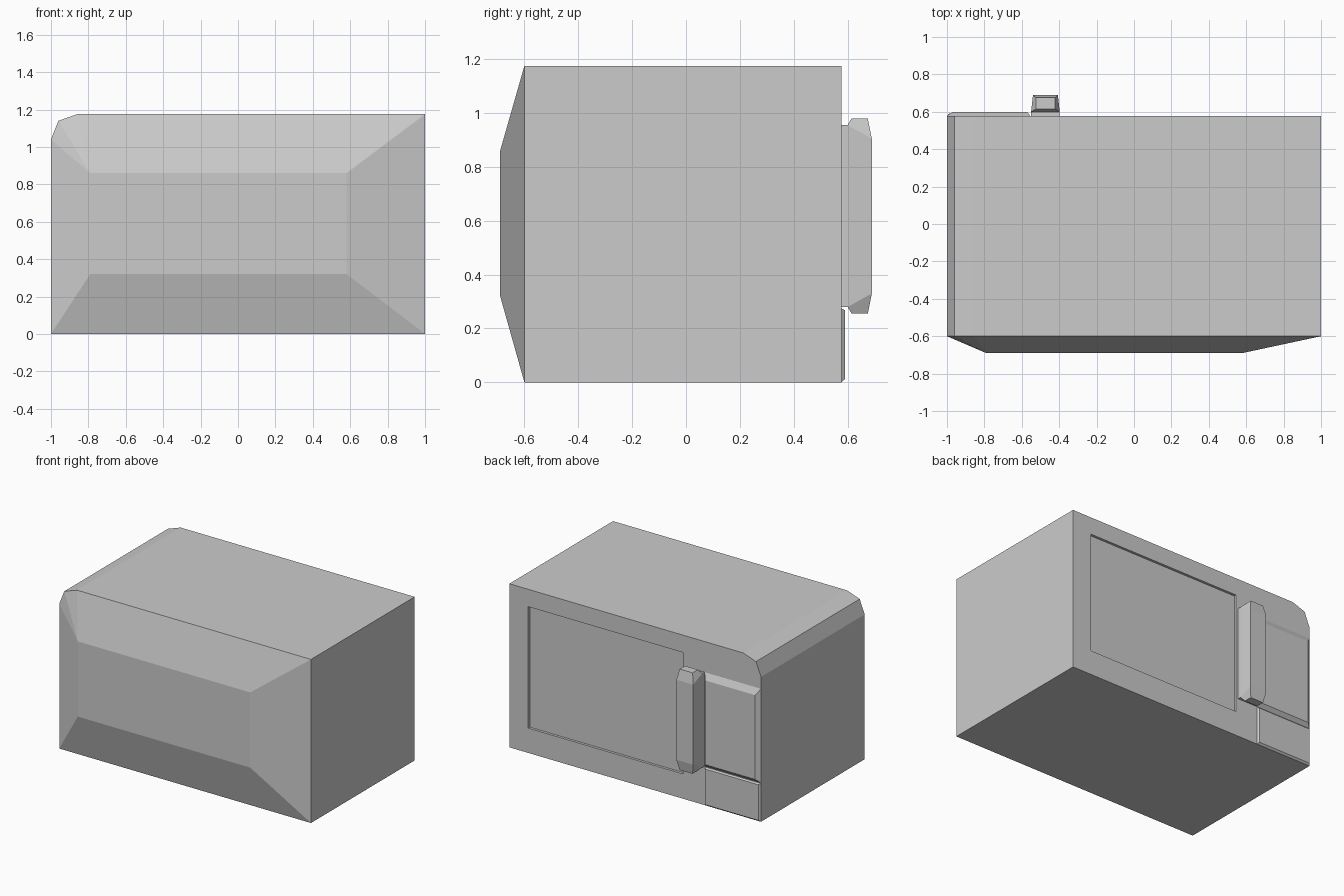
import bpy, bmesh

if "Cube" in bpy.data.objects:
    bpy.data.objects.remove(bpy.data.objects["Cube"])

BACK, FACE = -0.6, 0.577  # y of casing rim at the rear bulge and of the door side


def make(name, verts, faces):
    mesh = bpy.data.meshes.new(name)
    bm = bmesh.new()
    vs = [bm.verts.new(v) for v in verts]
    for f in faces:
        bm.faces.new([vs[i] for i in f])
    bmesh.ops.recalc_face_normals(bm, faces=bm.faces)
    bm.to_mesh(mesh)
    bm.free()
    obj = bpy.data.objects.new(name, mesh)
    bpy.context.collection.objects.link(obj)
    return obj


def loft(name, rings):
    """Bridge equal-sized rings of points and cap both ends."""
    n = len(rings[0])
    faces = [list(range(n)), list(range((len(rings) - 1) * n, len(rings) * n))]
    for r in range(len(rings) - 1):
        for i in range(n):
            j = (i + 1) % n
            faces.append([r * n + i, r * n + j, (r + 1) * n + j, (r + 1) * n + i])
    return make(name, [p for ring in rings for p in ring], faces)


def rect_xz(x0, x1, z0, z1, y):
    return [(x0, y, z0), (x1, y, z0), (x1, y, z1), (x0, y, z1)]


# Casing: clipped-corner profile with a tapered bulge on the -y side
profile = [(-1, 0), (1, 0), (1, 1.175), (-0.86, 1.175), (-0.96, 1.14), (-1, 1.04)]
n = len(profile)
verts = [(x, y, z) for y in (FACE, BACK) for x, z in profile]
verts += rect_xz(-0.79, 0.58, 0.32, 0.86, -0.69)
faces = [range(n)] + [[i, (i + 1) % n, n + (i + 1) % n, n + i] for i in range(n)]
a, b, c, d = range(12, 16)
faces += [[a, b, c, d], [6, 7, b, a], [7, 8, c, b], [8, 9, d, c],
          [9, 10, d], [10, 11, d], [11, 6, a, d]]
casing = make("casing", verts, faces)

# Shallow door window recess
cutter = loft("window_cutter", [rect_xz(-0.38, 0.85, 0.178, 1.05, FACE - 0.018),
                                rect_xz(-0.38, 0.85, 0.178, 1.05, FACE + 0.1)])
cutter.hide_render = True
cut = casing.modifiers.new("window", 'BOOLEAN')
cut.operation = 'DIFFERENCE'
cut.solver = 'EXACT'
cut.object = cutter
bpy.context.view_layer.objects.active = casing
bpy.ops.object.modifier_apply(modifier=cut.name)
bpy.data.objects.remove(cutter)

# Raised control panel and the opening button below it
loft("control_panel", [rect_xz(-1, -0.555, 0.28, 0.955, FACE),
                       rect_xz(-0.97, -0.57, 0.305, 0.91, 0.6)])
loft("open_button", [rect_xz(-1, -0.555, 0.0, 0.275, FACE),
                     rect_xz(-0.988, -0.565, 0.012, 0.268, 0.59)])

# Handle foot and faceted grip
loft("handle_foot", [rect_xz(-0.552, -0.397, 0.28, 0.955, FACE),
                     rect_xz(-0.552, -0.397, 0.28, 0.955, 0.6)])


def grip_ring(inset, y_in, z_in, y_out, z_out):
    xi0, xi1 = -0.55 + inset, -0.397 - inset
    xo0, xo1 = max(xi0, -0.54), min(xi1, -0.407)
    return [(xi0, y_in, z_in), (xi1, y_in, z_in), (xo1, y_out, z_out), (xo0, y_out, z_out)]


loft("handle_grip", [grip_ring(0.025, 0.615, 0.255, 0.675, 0.255),
                     grip_ring(0, 0.6, 0.28, 0.69, 0.33),
                     grip_ring(0, 0.6, 0.955, 0.69, 0.905),
                     grip_ring(0.025, 0.615, 0.98, 0.675, 0.98)])
